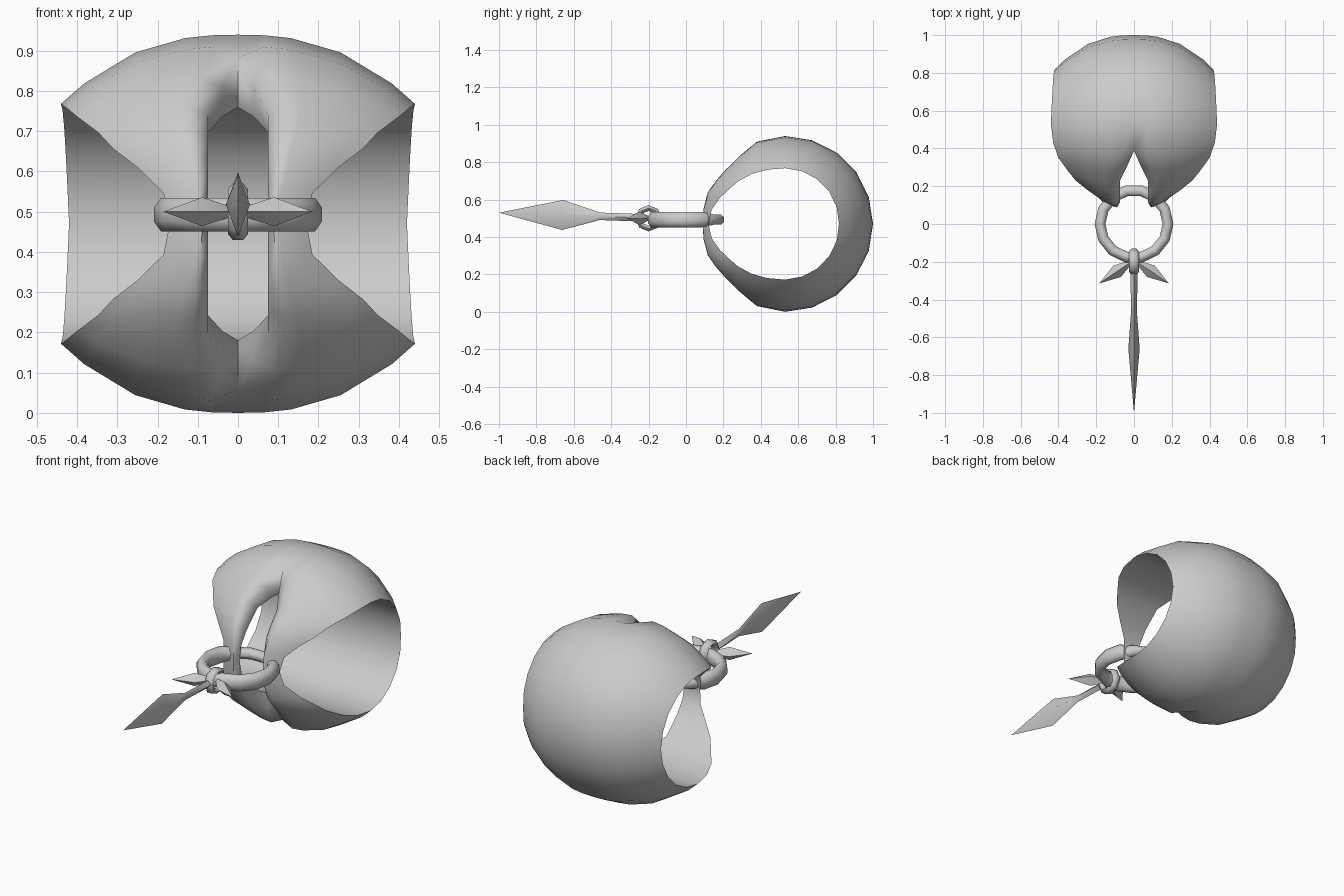
import bpy, bmesh
from math import sin, cos, pi, radians
from mathutils import Matrix, Vector

if "Cube" in bpy.data.objects:
    bpy.data.objects.remove(bpy.data.objects["Cube"])

metal = bpy.data.materials.new("grey metal")
metal.use_nodes = True
grey = (0.6, 0.6, 0.6, 1)
metal.diffuse_color = grey
metal.node_tree.nodes["Principled BSDF"].inputs["Base Color"].default_value = grey


def finish(name, bm, angle=70):
    mesh = bpy.data.meshes.new(name)
    bm.to_mesh(mesh)
    bm.free()
    mesh.materials.append(metal)
    ob = bpy.data.objects.new(name, mesh)
    bpy.context.collection.objects.link(ob)
    bpy.ops.object.select_all(action='DESELECT')
    ob.select_set(True)
    bpy.context.view_layer.objects.active = ob
    bpy.ops.object.shade_smooth_by_angle(angle=radians(angle))


def interp(t, keys):
    for (a, u), (b, v) in zip(keys, keys[1:]):
        if t <= b:
            return u + (v - u) * (t - a) / (b - a)
    return keys[-1][1]


# Solid band, bulging outside and straight inside: angle is measured from the front, over the top
RADIUS = [(0, .45), (22, .455), (38, .435), (56, .44), (72, .468), (90, .47), (180, .47)]
RIM = [(0, .41), (11, .40), (32, .352), (57, .32), (75, .302), (90, .298), (180, .288)]
WIDTH = [(0, .17), (11, .185), (22, .25), (32, .31), (56, .4), (72, .43), (90, .44), (180, .42)]
GAP = [(0, .075), (42, .075), (71, 0), (180, 0)]
half = [0, 11, 22, 32, 42, 56, 71, 90, 108, 126, 144, 162]
angles = half + [180] + [360 - a for a in reversed(half[1:])]
columns = [0, .15, .3, .58, .87, 1]

bm = bmesh.new()
for side in (1, -1):
    rows = []
    for a in angles:
        t = min(a, 360 - a)
        gap, width = interp(t, GAP), interp(t, WIDTH)
        top, rim = interp(t, RADIUS), interp(t, RIM)
        section = [(gap, rim)]
        for s in columns:
            x = gap + s * (width - gap)
            lip = .03 if s == 0 and t < 72 else 0
            section.append((x, top - (top - rim) * (x / width) ** 2.5 - lip))
        rows.append([bm.verts.new((side * x, .53 - r * cos(radians(a)), .47 + r * sin(radians(a))))
                     for x, r in section])
    for i, row in enumerate(rows):
        n = (i + 1) % len(rows)
        after = rows[n]
        open_front = max(min(b, 360 - b) for b in (angles[i], angles[n])) < 72
        for j in range(0 if open_front else 1, len(row)):
            k = (j + 1) % len(row)
            quad = [row[j], row[k], after[k], after[j]]
            bm.faces.new(quad if side == 1 else quad[::-1])
bmesh.ops.remove_doubles(bm, verts=bm.verts, dist=1e-4)
finish("band", bm)


def torus(centre, major, minor, segments, sides, stretch, turn):
    bm = bmesh.new()
    grid = []
    for i in range(segments):
        a = 2 * pi * i / segments
        loop = []
        for j in range(sides):
            b = 2 * pi * (j + .5) / sides
            r = major + minor * cos(b)
            loop.append(bm.verts.new((r * cos(a), r * sin(a), minor * stretch * sin(b))))
        grid.append(loop)
    for i in range(segments):
        for j in range(sides):
            n, k = (i + 1) % segments, (j + 1) % sides
            bm.faces.new((grid[i][j], grid[n][j], grid[n][k], grid[i][k]))
    bmesh.ops.transform(bm, verts=bm.verts, matrix=Matrix.Translation(centre) @ turn)
    return bm


# Link ring, flatter where it passes behind the prongs
bm = torus((0, 0, .493), .18, .031, 14, 8, 1.45, Matrix())
for v in bm.verts:
    if v.co.y > .12:
        v.co.z = .493 + (v.co.z - .493) * .65
finish("link_ring", bm)

# Small loop holding the pendant
bm = torus((0, -.2, .5), .055, .018, 8, 6, 1.4, Matrix.Rotation(pi / 2, 4, 'Y'))
finish("pendant_loop", bm)


def spindle(name, start, direction, sections):
    """Four-sided blade; sections are distance, side half-width, height half-width."""
    bm = bmesh.new()
    forward = Vector(direction).normalized()
    across = forward.cross(Vector((0, 0, 1))).normalized()
    up = across.cross(forward)
    rings = []
    for d, w, h in sections:
        p = Vector(start) + forward * d
        rings.append([bm.verts.new(p + o) for o in (across * w, up * h, -across * w, -up * h)])
    for a, b in zip(rings, rings[1:]):
        for k in range(4):
            bm.faces.new((a[k], a[k - 3], b[k - 3], b[k]))
    bm.faces.new(rings[0])
    bmesh.ops.remove_doubles(bm, verts=bm.verts, dist=1e-4)
    bmesh.ops.recalc_face_normals(bm, faces=bm.faces)
    finish(name, bm, 50)


# Long pointed pendant and its two side leaves
spindle("pendant", (0, -.25, .503), (0, -1, .036),
        [(0, .02, .02), (.21, .015, .02), (.41, .03, .08), (.75, 0, 0)])
for side, name in ((1, "left_leaf"), (-1, "right_leaf")):
    spindle(name, (side * .015, -.2, .5), (side * .17, -.115, 0),
            [(0, .01, .012), (.09, .036, .036), (.205, 0, 0)])
